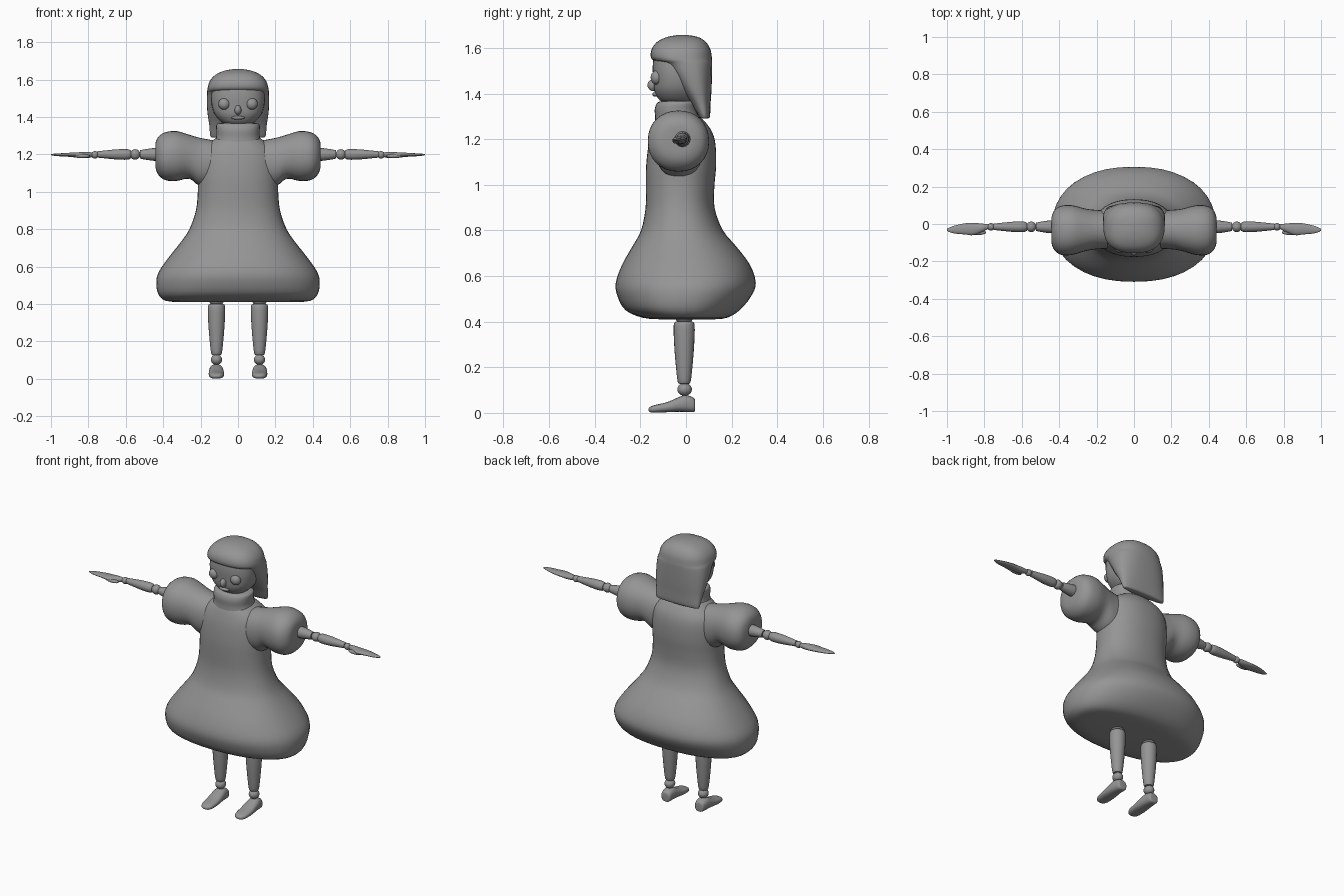
import bpy, bmesh, math

grey = bpy.data.materials.new("plain_grey")
grey.diffuse_color = (0.3, 0.3, 0.3, 1)


def finish(name, bm, mirror):
    bmesh.ops.recalc_face_normals(bm, faces=bm.faces)
    me = bpy.data.meshes.new(name)
    bm.to_mesh(me)
    bm.free()
    me.materials.append(grey)
    ob = bpy.data.objects.new(name, me)
    bpy.context.collection.objects.link(ob)
    bpy.ops.object.select_all(action='DESELECT')
    ob.select_set(True)
    bpy.context.view_layer.objects.active = ob
    bpy.ops.object.shade_smooth_by_angle(angle=math.radians(50))
    if mirror:
        m = ob.modifiers.new("Mirror", 'MIRROR')
        m.use_mirror_merge = False
    return ob


def spline(a, b, c, d, t):
    return 0.5 * (2*b + (c - a)*t + (2*a - 5*b + 4*c - d)*t*t + (3*b - a - 3*c + d)*t**3)


def loft(name, axis, rings, power=2.0, sides=32, steps=3, mirror=False):
    """Skin of rounded rings: (place on axis, u min, u max, v min, v max)."""
    fine = []
    for i in range(len(rings) - 1):
        q = [rings[max(0, min(len(rings) - 1, i + k))] for k in (-1, 0, 1, 2)]
        fine += [[spline(*[r[j] for r in q], s / steps) for j in range(5)] for s in range(steps)]
    fine.append(rings[-1])
    order = {'x': (2, 0, 1), 'y': (0, 2, 1), 'z': (0, 1, 2)}[axis]
    bm = bmesh.new()
    loops = []
    for t, u0, u1, v0, v1 in fine:
        loop = []
        for k in range(sides):
            a = 2 * math.pi * k / sides
            c, s = math.cos(a), math.sin(a)
            u = (u0 + u1)/2 + (u1 - u0)/2 * math.copysign(abs(c)**(2/power), c)
            v = (v0 + v1)/2 + (v1 - v0)/2 * math.copysign(abs(s)**(2/power), s)
            p = (u, v, t)
            loop.append(bm.verts.new([p[n] for n in order]))
        loops.append(loop)
    for a, b in zip(loops, loops[1:]):
        for k in range(sides):
            n = (k + 1) % sides
            bm.faces.new((a[k], a[n], b[n], b[k]))
    bm.faces.new(loops[0])
    bm.faces.new(loops[-1])
    return finish(name, bm, mirror)


def ball(name, centre, size, mirror=True):
    bm = bmesh.new()
    bmesh.ops.create_uvsphere(bm, u_segments=20, v_segments=12, radius=1)
    for v in bm.verts:
        v.co = [c + s * w for c, s, w in zip(centre, size, v.co)]
    return finish(name, bm, mirror)


def sym(z, w, front, back):
    return (z, -w, w, front, back)


# Dress: closed bell skirt, waist, bodice and shoulders
loft("dress", 'z', [
    sym(.41, .30, -.11, .12), sym(.417, .385, -.19, .18), sym(.45, .425, -.265, .235),
    sym(.51, .437, -.30, .285), sym(.57, .425, -.308, .306), sym(.65, .37, -.28, .28),
    sym(.73, .307, -.235, .22), sym(.80, .26, -.197, .162), sym(.90, .225, -.177, .125),
    sym(1.0, .215, -.176, .125), sym(1.08, .215, -.175, .132), sym(1.17, .21, -.165, .13),
    sym(1.23, .19, -.15, .115), sym(1.28, .13, -.13, .08), sym(1.30, .09, -.10, .05)],
    power=2.25, sides=40)

# Puffed sleeves
loft("puff_sleeve", 'x', [
    (.10, -.13, .07, 1.03, 1.27), (.20, -.135, .075, 1.03, 1.288), (.26, -.145, .082, 1.07, 1.305),
    (.33, -.165, .10, 1.058, 1.325), (.39, -.165, .097, 1.063, 1.318), (.425, -.14, .075, 1.09, 1.295),
    (.44, -.105, .04, 1.125, 1.265), (.442, -.05, .02, 1.17, 1.23)], power=2.15, mirror=True)

# Collar and neck
loft("collar", 'z', [
    sym(1.24, .14, -.14, .08), sym(1.29, .117, -.135, .06), sym(1.33, .116, -.137, .05),
    sym(1.36, .115, -.125, .05), sym(1.368, .09, -.10, .04)], power=2.3)

# Head
loft("head", 'z', [
    sym(1.355, .05, -.085, .02), sym(1.37, .085, -.115, .05), sym(1.41, .122, -.138, .07),
    sym(1.46, .14, -.143, .08), sym(1.52, .143, -.146, .08), sym(1.58, .13, -.135, .07),
    sym(1.62, .08, -.09, .05)], power=2.4)
ball("eye", (.074, -.128, 1.47), (.031, .027, .031))
ball("nose", (0, -.143, 1.437), (.018, .026, .026), False)
ball("lips", (0, -.135, 1.396), (.035, .013, .010), False)

# Hair: cap with a fringe, sweeping back to a long bob
loft("hair", 'z', [
    sym(1.29, .135, .065, .095), sym(1.30, .148, .055, .105), sym(1.36, .154, .02, .108),
    sym(1.42, .163, -.025, .112), sym(1.48, .167, -.065, .114), sym(1.53, .165, -.105, .115),
    sym(1.55, .163, -.15, .114), sym(1.59, .152, -.152, .108), sym(1.625, .122, -.128, .088),
    sym(1.647, .075, -.085, .055), sym(1.656, .025, -.04, .01)], power=2.5)


# Arms: turned segments with ball joints
def arm_ring(x, r, y=-.015):
    return (x, y - r, y + r, 1.2 - r, 1.2 + r)


loft("upper_arm", 'x', [arm_ring(.40, .034), arm_ring(.45, .034), arm_ring(.50, .027),
                        arm_ring(.525, .022)], sides=16, mirror=True)
ball("elbow_joint", (.55, -.015, 1.2), (.028, .028, .028))
loft("forearm", 'x', [arm_ring(.572, .02), arm_ring(.59, .028), arm_ring(.65, .027),
                      arm_ring(.72, .02), arm_ring(.75, .017)], sides=16, mirror=True)
ball("wrist_joint", (.765, -.015, 1.198), (.02, .02, .02))
loft("hand", 'x', [
    (.78, -.026, -.002, 1.186, 1.21), (.81, -.042, .002, 1.18, 1.214), (.86, -.06, .006, 1.183, 1.211),
    (.90, -.056, .004, 1.187, 1.209), (.95, -.052, -.006, 1.19, 1.206), (.985, -.044, -.018, 1.193, 1.204),
    (1.0, -.036, -.026, 1.196, 1.201)], sides=16, mirror=True)
ball("thumb", (.835, -.045, 1.191), (.045, .014, .011))


# Legs: tapered shin, ball joints and pointed feet
def leg_ring(z, r):
    return (z, .115 - r, .115 + r, -.008 - r, -.008 + r)


ball("knee_joint", (.115, -.008, .42), (.04, .04, .03))
loft("leg", 'z', [leg_ring(.128, .018), leg_ring(.135, .028), leg_ring(.20, .036),
                  leg_ring(.30, .044), leg_ring(.385, .046), leg_ring(.40, .036)],
     sides=20, mirror=True)
ball("ankle_joint", (.115, -.006, .103), (.03, .032, .028))
loft("foot", 'y', [
    (.04, .095, .135, .012, .05), (.034, .085, .145, .004, .066), (.0, .08, .152, .004, .078),
    (-.03, .077, .155, .005, .07), (-.08, .074, .157, .003, .048), (-.13, .077, .153, .001, .036),
    (-.155, .088, .142, .002, .028), (-.165, .105, .125, .01, .018)],
    power=2.5, sides=20, mirror=True)
